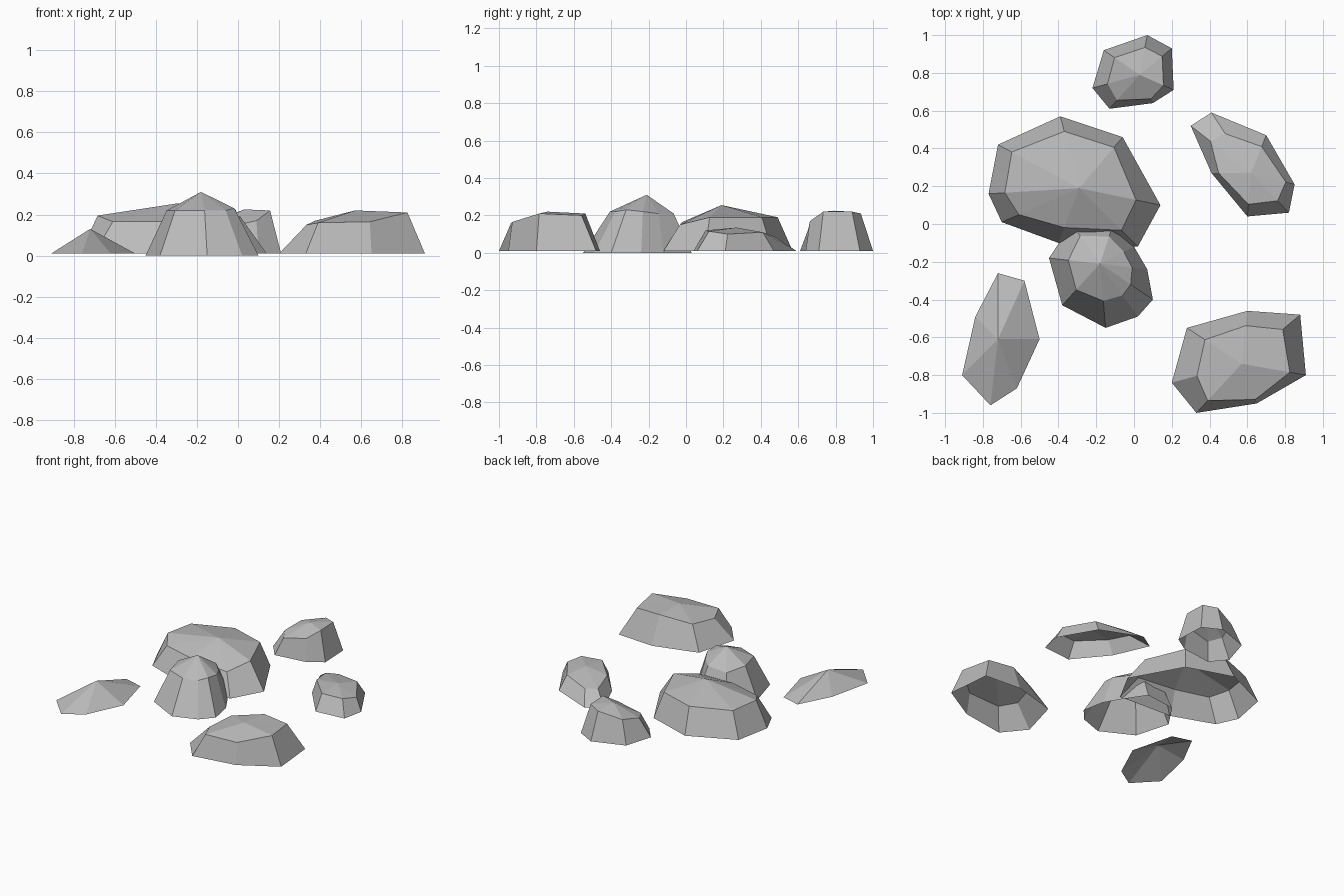
import bpy
import bmesh
from mathutils import Vector

default_cube = bpy.data.objects.get("Cube")
if default_cube:
    bpy.data.objects.remove(default_cube, do_unlink=True)

# One plain stone colour
stone = bpy.data.materials.new("stone_grey")
stone.use_nodes = True
stone.diffuse_color = (.5, .5, .5, 1)
shader = stone.node_tree.nodes["Principled BSDF"]
shader.inputs["Base Color"].default_value = stone.diffuse_color
shader.inputs["Roughness"].default_value = 1


def make_rock(name, peak, outline, shoulder=(), ground=.01):
    """Open-bottomed faceted rock.

    outline: clockwise footprint as (x, y).
    shoulder: for each footprint point, (fraction of the way to the peak, height);
    left empty, the sides run straight up to the peak.
    """
    peak = Vector(peak)
    bm = bmesh.new()
    base = [bm.verts.new((x, y, ground)) for x, y in outline]
    rim = base
    if shoulder:
        rim = []
        for vert, (inset, height) in zip(base, shoulder):
            point = vert.co.lerp(peak, inset)
            point.z = height
            rim.append(bm.verts.new(point))
    tip = bm.verts.new(peak)

    for i in range(len(base)):
        j = (i + 1) % len(base)
        if shoulder:
            bm.faces.new((base[i], rim[i], rim[j], base[j]))
        bm.faces.new((rim[j], rim[i], tip))

    mesh = bpy.data.meshes.new(name)
    bm.to_mesh(mesh)
    bm.free()
    mesh.materials.append(stone)
    rock = bpy.data.objects.new(name, mesh)
    bpy.context.collection.objects.link(rock)
    return rock


# Small rock at the back
make_rock(
    "back_rock", (.03, .79, .225),
    [(.07, 1), (.2, .93), (.21, .71), (.1, .64), (-.13, .61), (-.22, .72), (-.16, .92)],
    [(.31, .21), (.3, .22), (.3, .22), (.15, .17), (.25, .13), (.32, .14), (.3, .17)],
)

# Low long rock on the left side
make_rock(
    "left_rock", (.62, .27, .135),
    [(.41, .59), (.7, .47), (.85, .21), (.82, .06), (.6, .04), (.41, .27), (.3, .52)],
    [(.35, .085), (.3, .11), (.2, .1), (.3, .115), (.28, .12), (.18, .115), (.33, .09)],
)

# Broad central rock
make_rock(
    "large_rock", (-.29, .19, .255),
    [(-.39, .57), (-.06, .46), (.14, .1), (.02, -.12),
     (-.4, -.1), (-.7, .01), (-.77, .16), (-.72, .42)],
    [(.21, .19), (.2, .19), (.3, .19), (.28, .15),
     (.28, .165), (.22, .165), (.18, .195), (.17, .19)],
)

# Tall pointed rock leaning against the broad one
make_rock(
    "tall_rock", (-.18, -.21, .31),
    [(-.33, 0), (-.1, .03), (0, -.12), (.07, -.24), (.1, -.4),
     (.02, -.49), (-.15, -.55), (-.38, -.43), (-.45, -.18)],
    [(.3, .2), (.4, .21), (.3, .21), (.32, .22), (.42, .23),
     (.4, .22), (.42, .22), (.37, .22), (.38, .22)],
    ground=0,
)

# Low pointed rock at the front right corner
make_rock(
    "pointed_rock", (-.72, -.61, .13),
    [(-.72, -.26), (-.58, -.3), (-.5, -.61), (-.62, -.87),
     (-.76, -.96), (-.91, -.8), (-.84, -.49)],
)

# Wide rock at the front left corner
make_rock(
    "front_rock", (.57, -.74, .22),
    [(.6, -.46), (.88, -.48), (.91, -.8), (.65, -.95), (.33, -1), (.2, -.84), (.28, -.55)],
    [(.28, .21), (.3, .2), (.25, .21), (.1, .165), (.25, .16), (.36, .15), (.33, .17)],
)
